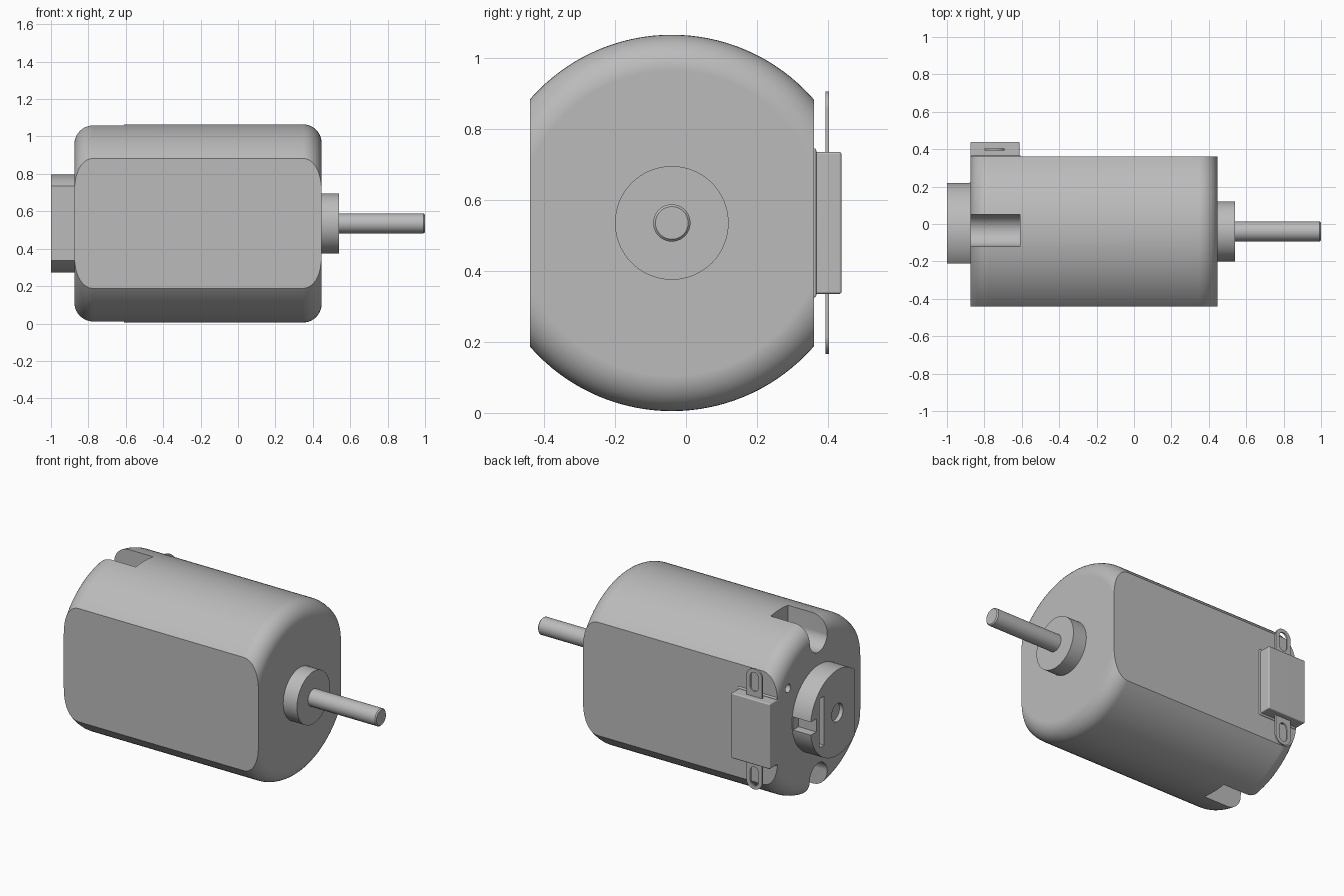
import bpy, bmesh, math
from mathutils import Matrix, Vector

cube = bpy.data.objects.get("Cube")
if cube:
    bpy.data.objects.remove(cube, do_unlink=True)

AXIS_Y, AXIS_Z = -0.04, 0.535

metal = bpy.data.materials.new("plain grey")
metal.use_nodes = True
metal.diffuse_color = (0.5, 0.5, 0.5, 1)
metal.node_tree.nodes["Principled BSDF"].inputs["Base Color"].default_value = (0.5, 0.5, 0.5, 1)


def make(name, bm):
    bmesh.ops.recalc_face_normals(bm, faces=bm.faces)
    mesh = bpy.data.meshes.new(name)
    bm.to_mesh(mesh)
    bm.free()
    obj = bpy.data.objects.new(name, mesh)
    mesh.materials.append(metal)
    bpy.context.scene.collection.objects.link(obj)
    return obj


def lathe(name, profile, segments=96):
    """Turn (x, radius) points around the motor axis and cap both ends."""
    bm = bmesh.new()
    rings = []
    for x, r in profile:
        angles = [2 * math.pi * i / segments for i in range(segments)]
        rings.append([bm.verts.new((x, AXIS_Y + r * math.sin(a), AXIS_Z + r * math.cos(a)))
                      for a in angles])
    for a, b in zip(rings, rings[1:]):
        for i in range(segments):
            j = (i + 1) % segments
            bm.faces.new((a[i], a[j], b[j], b[i]))
    bm.faces.new(rings[0])
    bm.faces.new(rings[-1])
    return make(name, bm)


def box(name, low, high, bevel=0):
    bm = bmesh.new()
    low, high = Vector(low), Vector(high)
    bmesh.ops.create_cube(bm, size=1, matrix=Matrix.Translation((low + high) / 2)
                          @ Matrix.Diagonal((*(high - low), 1)))
    if bevel:
        bmesh.ops.bevel(bm, geom=bm.edges[:], offset=bevel, segments=3,
                        profile=0.5, affect='EDGES')
    return make(name, bm)


def stadium(name, axis, center, half, radius, depth):
    """Extruded slot outline, long in z, extruded along x or y."""
    bm = bmesh.new()
    verts = []
    for i in range(32):
        a = 2 * math.pi * (i + 0.5) / 32
        u = radius * math.cos(a)
        w = radius * math.sin(a) + math.copysign(half - radius, math.sin(a))
        offset = (-depth / 2, u, w) if axis == 'x' else (u, -depth / 2, w)
        verts.append(bm.verts.new(Vector(center) + Vector(offset)))
    face = bm.faces.new(verts)
    out = bmesh.ops.extrude_face_region(bm, geom=[face])
    step = (depth, 0, 0) if axis == 'x' else (0, depth, 0)
    bmesh.ops.translate(bm, vec=step,
                        verts=[v for v in out["geom"] if isinstance(v, bmesh.types.BMVert)])
    return make(name, bm)


def cut(obj, cutters, operation='DIFFERENCE'):
    for cutter in cutters:
        mod = obj.modifiers.new("cut", 'BOOLEAN')
        mod.operation, mod.solver, mod.object = operation, 'EXACT', cutter
    deps = bpy.context.evaluated_depsgraph_get()
    mesh = bpy.data.meshes.new_from_object(obj.evaluated_get(deps))
    obj.modifiers.clear()
    obj.data = mesh
    for cutter in cutters:
        bpy.data.objects.remove(cutter, do_unlink=True)


def fillet(x, r, size, side):
    """Quarter round from the flat end out to the full radius."""
    steps = [math.pi / 2 * i / 10 for i in range(11)]
    points = [(x - side * size * (1 - math.cos(a)), r - size + size * math.sin(a)) for a in steps]
    return points if side < 0 else points[::-1]


# Can: turned shell trimmed by two flats
can = lathe("motor_can", fillet(-0.875, 0.53, 0.1, -1) + fillet(0.447, 0.53, 0.1, 1), 128)
cut(can, [box("flats", (-1.2, -0.44, -0.2), (1.2, 0.36, 1.3))], 'INTERSECT')

# Round-bottomed notches at top and bottom of the rear end, plus a vent hole
notches = [stadium("notch", 'x', (-0.81, -0.035, AXIS_Z + s * 0.54), 0.2, 0.085, 0.4)
           for s in (1, -1)]
vent = stadium("vent", 'x', (-0.875, 0.26, 0.765), 0.0251, 0.025, 0.1)
cut(can, notches + [vent])

# Rear bearing boss with side flat, brush slit, side notch and shaft hole
boss = lathe("rear_boss", [(-1, 0.262), (-0.87, 0.262)])
cut(boss, [
    box("side_flat", (-1.1, -0.5, 0), (-0.8, -0.21, 1.2)),
    box("slit", (-1.1, 0.09, 0.385), (-0.9, 0.135, 0.685)),
    box("side_notch", (-1.1, 0.165, 0.495), (-0.88, 0.4, 0.575)),
    lathe("shaft_hole", [(-1.1, 0.055), (-0.975, 0.055)], 48),
])

# Front bearing and shaft
bearing = lathe("front_bearing", [(0.44, 0.16), (0.54, 0.16)])
shaft = lathe("shaft", [(0.53, 0.0525), (0.993, 0.0525), (1, 0.046)], 48)

# Terminal block on the back flat, with a low foot
block = box("terminal_block", (-0.875, 0.34, 0.335), (-0.612, 0.438, 0.735), 0.007)
foot = box("terminal_block_foot", (-0.87, 0.345, 0.325), (-0.606, 0.367, 0.745), 0.006)

# Two terminal tabs with oval eyelets
tabs = []
for side, label in ((1, "upper"), (-1, "lower")):
    tab = stadium(label + "_terminal", 'y', (-0.745, 0.398, AXIS_Z + side * 0.26),
                  0.11, 0.054, 0.01)
    cut(tab, [stadium("eyelet", 'y', (-0.745, 0.398, AXIS_Z + side * 0.29), 0.058, 0.027, 0.1)])
    tabs.append(tab)

# Smooth round surfaces while keeping crisp edges
for obj in [can, boss, bearing, shaft, block, foot] + tabs:
    bpy.ops.object.select_all(action='DESELECT')
    obj.select_set(True)
    bpy.context.view_layer.objects.active = obj
    bpy.ops.object.shade_smooth_by_angle(angle=math.radians(30))
    weighted = obj.modifiers.new("weighted normals", 'WEIGHTED_NORMAL')
    weighted.keep_sharp = True
